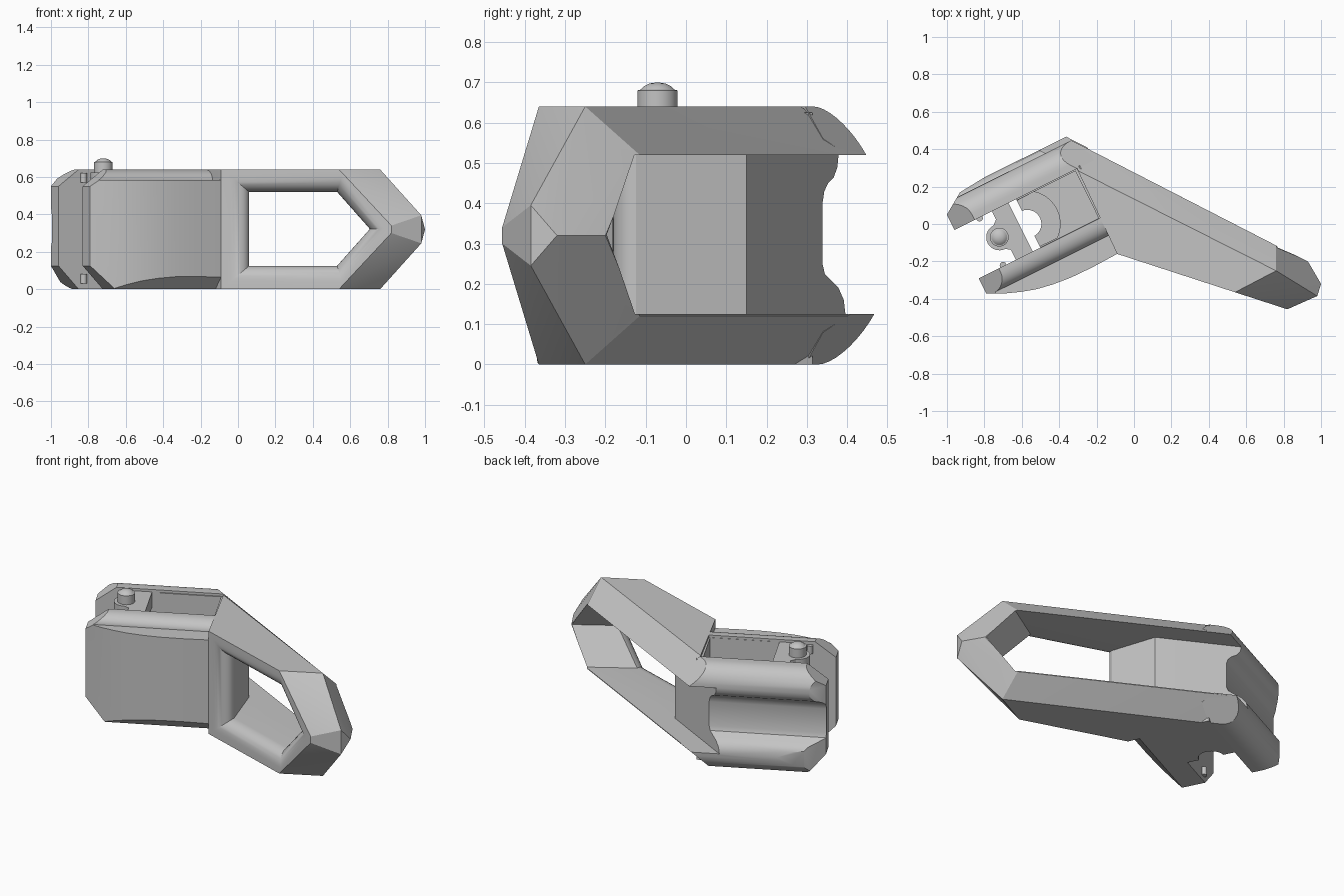
import bpy, bmesh, math
from mathutils import Vector, Matrix

cube = bpy.data.objects.get("Cube")
if cube:
    bpy.data.objects.remove(cube)

grey = bpy.data.materials.new("plain grey")
grey.use_nodes = True
grey.diffuse_color = (0.55, 0.55, 0.55, 1)
grey.node_tree.nodes["Principled BSDF"].inputs["Base Color"].default_value = (0.55, 0.55, 0.55, 1)

H = 0.64
TURN = Matrix.Rotation(math.radians(26.5), 4, 'Z')   # body axis in plan
START, END = -0.873, -0.13                           # body extent along its axis


def finish(bm, name, turn=True):
    if turn:
        bm.transform(TURN)
    bmesh.ops.recalc_face_normals(bm, faces=bm.faces)
    mesh = bpy.data.meshes.new(name)
    bm.to_mesh(mesh)
    bm.free()
    mesh.materials.append(grey)
    obj = bpy.data.objects.new(name, mesh)
    bpy.context.collection.objects.link(obj)
    return obj


def activate(obj):
    bpy.ops.object.select_all(action='DESELECT')
    obj.select_set(True)
    bpy.context.view_layer.objects.active = obj


def smooth(obj, angle=28):
    activate(obj)
    bpy.ops.object.shade_smooth_by_angle(angle=math.radians(angle))


def sweep(points, step):
    """Solid made by pushing a 3D polygon along a vector."""
    bm = bmesh.new()
    face = bm.faces.new([bm.verts.new(p) for p in points])
    res = bmesh.ops.extrude_face_region(bm, geom=[face])
    verts = [g for g in res["geom"] if isinstance(g, bmesh.types.BMVert)]
    bmesh.ops.translate(bm, verts=verts, vec=step)
    bmesh.ops.recalc_face_normals(bm, faces=bm.faces)
    return bm


def prism(outline, low, high):
    return sweep([(a, b, low) for a, b in outline], (0, 0, high - low))


def box(a0, a1, b0, b1, low, high):
    return prism([(a0, b0), (a1, b0), (a1, b1), (a0, b1)], low, high)


def arc(cx, cy, rx, a0, a1, n, ry=None):
    angles = [math.radians(a0 + (a1 - a0) * i / n) for i in range(n + 1)]
    return [(cx + rx * math.cos(t), cy + (ry or rx) * math.sin(t)) for t in angles]


def slice_off(bm, point, normal):
    geom = bm.verts[:] + bm.edges[:] + bm.faces[:]
    res = bmesh.ops.bisect_plane(bm, geom=geom, plane_co=point, plane_no=normal, clear_outer=True)
    edges = [g for g in res["geom_cut"] if isinstance(g, bmesh.types.BMEdge)]
    bmesh.ops.contextual_create(bm, geom=edges)


def cut(obj, bm, turn=True):
    cutter = finish(bm, "cutter", turn)
    cutter.hide_render = True
    mod = obj.modifiers.new("cut", 'BOOLEAN')
    mod.operation, mod.solver, mod.object = 'DIFFERENCE', 'EXACT', cutter
    activate(obj)
    bpy.ops.object.modifier_apply(modifier=mod.name)
    bpy.data.objects.remove(cutter)


def trim_end(bm):
    """Slanted corners at the open end of a jaw."""
    slice_off(bm, (START, 0, 0.55), (-0.09, 0, 0.12))
    slice_off(bm, (START, 0, 0.125), (-0.125, 0, -0.12))


def rear_opening():
    """Open space between the bars, behind the body wall."""
    return prism([(-0.031, 0.15), (0.1, 0.08), (0.1, 0.9), (-0.75, 0.9), (-0.75, 0.521)], 0.125, 0.52)


def hole_cutter():
    """Pointed finger hole: rounded front rim, end walls slanting toward the back."""
    bm = bmesh.new()
    rim = 0.085
    steps = [(-0.05, rim)]
    steps += [(rim * (1 - math.cos(a)), rim * (1 - math.sin(a)))
              for a in (math.radians(11.25 * i) for i in range(9))]
    steps.append((0.8, 0))
    loops = []
    for depth, grow in steps:
        slant = max(0, depth - rim)
        left = 0.06 - 1.2 * grow - 0.37 * slant
        right = 0.53 + 0.3 * grow + 1.05 * slant
        apex = 0.705 + 0.95 * grow + 1.05 * slant
        low, high = 0.125 - grow, 0.52 + grow
        outline = [(left, low), (right, low), (apex, 0.322), (right, high), (left, high)]
        loops.append([bm.verts.new((x, depth - 0.16 - 0.3254 * (x + 0.09), z)) for x, z in outline])
    for a, b in zip(loops, loops[1:]):
        for i in range(5):
            j = (i + 1) % 5
            bm.faces.new((a[i], a[j], b[j], b[i]))
    bm.faces.new(loops[0])
    bm.faces.new(loops[-1])
    return bm


# Handle: faceted outer solid
bm = bmesh.new()
levels = [
    (H, [(-0.09, -0.16), (0.54, -0.365), (0.76, -0.25), (-0.30, 0.285)]),
    (0.52, [(-0.33, 0.445), (0.76, -0.115)]),
    (0.395, [(0.98, -0.385)]),
    (0.34, [(0.82, -0.456)]),
    (0.32, [(0.93, -0.2), (1.0, -0.32)]),
]
for z, pts in levels:
    for x, y in pts:
        for height in {z, H - z}:
            bm.verts.new((x, y, height))
bmesh.ops.convex_hull(bm, input=bm.verts)
bmesh.ops.dissolve_limit(bm, angle_limit=math.radians(1), verts=bm.verts, edges=bm.edges)
handle = finish(bm, "loop_handle", False)
cut(handle, hole_cutter(), False)
cut(handle, rear_opening(), False)
smooth(handle, 24)

# Back jaw: rolled top and bottom with a shallow waist between
section = [(0.40, H)] + arc(0.435, 0.52, 0.115, 90, 0, 9, 0.12)
section += [(0.545, 0.49), (0.53, 0.465), (0.505, 0.45), (0.488, 0.43), (0.48, 0.40),
            (0.48, 0.25), (0.49, 0.225), (0.515, 0.21), (0.55, 0.19), (0.573, 0.16)]
section += arc(0.455, 0.125, 0.125, 0, -90, 9) + [(0.40, 0)]
bm = sweep([(START, v, z) for v, z in section], (-0.04 - START, 0, 0))
trim_end(bm)
for point, normal in (((-0.757, 0.567, 0), (-0.076, 0.116, 0)), ((-0.605, 0.58, 0), (-0.013, 0.152, 0))):
    slice_off(bm, point, normal)
# blend its inner end into the sloping backs of the handle bars
to_body = TURN.inverted()
for z, tilt in ((0.52, 0.1526), (0.12, -0.1526)):
    slice_off(bm, to_body @ Vector((-0.37, 0.465, z)), to_body @ Vector((0.0696, 0.1356, tilt)))
back_jaw = finish(bm, "back_jaw")
cut(back_jaw, rear_opening(), False)
smooth(back_jaw, 34)

# Front jaw: bowed plate with a slanted lower edge
bow = [(START, 0.021), (-0.774, -0.028), (-0.70, -0.056), (-0.62, -0.08), (-0.53, -0.096),
       (-0.43, -0.106), (-0.30, -0.108), (-0.152, -0.103)]
bm = prism([(START, 0.11)] + bow + [(END, 0.11)], 0, 0.585)
trim_end(bm)
slice_off(bm, (0, -0.03, 0), (0, -0.07, -0.08))
smooth(finish(bm, "front_jaw"))

# Front jaw: straight rolled top edge
roll = [(0.11, 0.57), (0.11, H)] + arc(0.09, 0.58, 0.085, 90, 0, 8, 0.06)[:1]
roll += [(0.18 - v, z) for v, z in arc(0.09, 0.58, 0.085, 90, 0, 8, 0.06)[1:]] + [(0.005, 0.57)]
bm = sweep([(START, v, z) for v, z in roll], (END - START, 0, 0))
trim_end(bm)
slice_off(bm, (START, 0.021, 0), (-0.049, -0.099, 0))
smooth(finish(bm, "front_jaw_roll"))

# Centre block with a deep pocket, a stepped half round and a round notch in its end
core = finish(box(-0.505, END + 0.01, 0.10, 0.41, 0, 0.625), "centre_block")
cut(core, box(-0.6, -0.155, 0.112, 0.393, 0.35, 1))
cut(core, prism(arc(-0.51, 0.255, 0.175, -52, 52, 20) + [(-0.534, 0.39), (-0.534, 0.12)], 0.31, 1))
cut(core, prism(arc(-0.51, 0.255, 0.075, -90, 90, 16), -1, 1))
cut(core, rear_opening(), False)
smooth(core)

# Bridge plate between the jaws, with a rounded nose for the button
nose = arc(-0.676, 0.258, 0.07, 90, 270, 16)
plate = nose + [(-0.65, 0.17), (-0.65, 0.10), (-0.55, 0.10), (-0.55, 0.41), (-0.65, 0.41), (-0.65, 0.35)]
smooth(finish(prism(plate, 0.53, 0.625), "button_plate"))

# Button: short post with a domed cap
bm = bmesh.new()
dome = [(0.05, 0.61), (0.05, 0.68), (0.042, 0.682), (0.034, 0.69), (0.02, 0.697), (0, 0.70)]
verts = [bm.verts.new((r, 0, z)) for r, z in dome]
edges = [bm.edges.new(pair) for pair in zip(verts, verts[1:])]
bmesh.ops.spin(bm, geom=verts + edges, axis=(0, 0, 1), cent=(0, 0, 0), angle=math.tau, steps=28)
bmesh.ops.remove_doubles(bm, verts=bm.verts, dist=0.0005)
bmesh.ops.translate(bm, verts=bm.verts, vec=(-0.676, 0.258, 0))
smooth(finish(bm, "button"))

# Small pins on the inner sides of the jaws
for side, v in (("back", 0.397), ("front", 0.115)):
    for level, z in (("lower", 0.03), ("upper", 0.57)):
        pin = prism(arc(-0.725, v, 0.018, 0, 337.5, 15), z, z + 0.05)
        smooth(finish(pin, f"{side}_{level}_pin"))
